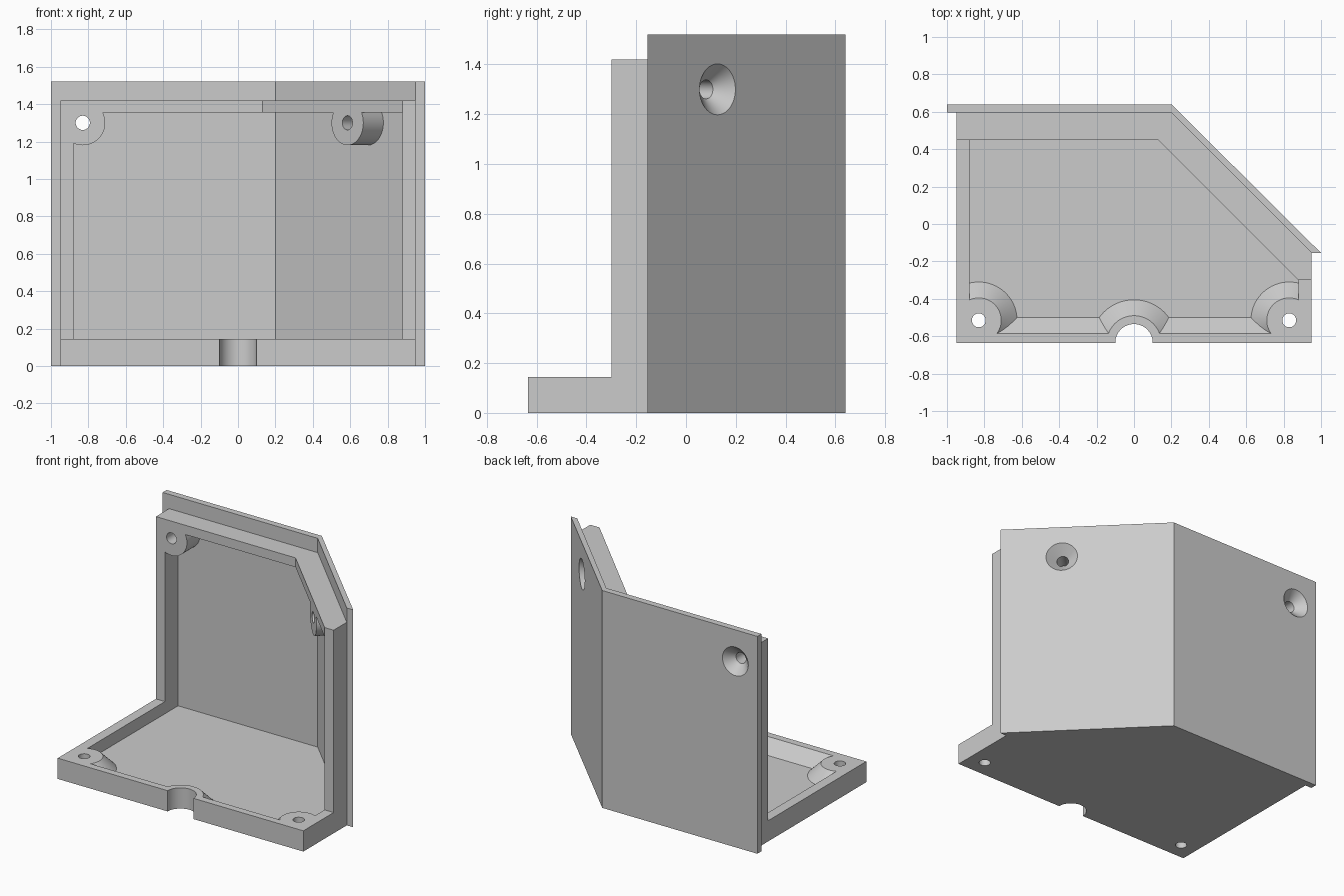
import bpy, bmesh, math
from mathutils import Vector

cube = bpy.data.objects.get("Cube")
if cube:
    bpy.data.objects.remove(cube, do_unlink=True)

grey = bpy.data.materials.new("light_grey")
grey.use_nodes = True
grey.diffuse_color = (0.6, 0.6, 0.6, 1)
grey.node_tree.nodes["Principled BSDF"].inputs["Base Color"].default_value = (0.6, 0.6, 0.6, 1)


def loft(name, rings):
    """Closed solid through a stack of rings with equal point counts."""
    bm = bmesh.new()
    loops = [[bm.verts.new(p) for p in ring] for ring in rings]
    n = len(loops[0])
    for a, b in zip(loops, loops[1:]):
        for i in range(n):
            j = (i + 1) % n
            bm.faces.new((a[i], a[j], b[j], b[i]))
    bm.faces.new(loops[0])
    bm.faces.new(loops[-1])
    bmesh.ops.recalc_face_normals(bm, faces=bm.faces[:])
    mesh = bpy.data.meshes.new(name)
    bm.to_mesh(mesh)
    bm.free()
    mesh.materials.append(grey)
    obj = bpy.data.objects.new(name, mesh)
    bpy.context.collection.objects.link(obj)
    return obj


def prism(name, plan, low, high):
    return loft(name, [[(x, y, z) for x, y in plan] for z in (low, high)])


def lathe(name, origin, axis, profile, sides=64):
    """Turned solid; profile is (distance along axis, radius)."""
    axis = Vector(axis).normalized()
    u = axis.orthogonal().normalized()
    v = axis.cross(u)
    turns = [math.tau * i / sides for i in range(sides)]
    return loft(name, [[Vector(origin) + axis * t + (u * math.cos(a) + v * math.sin(a)) * r
                        for a in turns] for t, r in profile])


def cut(obj, cutters):
    bpy.context.view_layer.objects.active = obj
    for cutter in cutters:
        cutter.hide_render = True
        mod = obj.modifiers.new("cut", "BOOLEAN")
        mod.operation = "DIFFERENCE"
        mod.solver = "EXACT"
        mod.object = cutter
        bpy.ops.object.modifier_apply(modifier=mod.name)


# Main solids: the bent outer panel and the tray that sits inside it
panel = prism("outer_panel", [(-1, 0.64), (0.2, 0.64), (1, -0.155),
                              (0.95, -0.155), (0.2, 0.595), (-1, 0.595)], 0, 1.52)
tray = prism("tray_frame", [(-0.95, -0.635), (0.95, -0.635), (0.95, -0.155),
                            (0.2, 0.595), (-0.95, 0.595)], 0, 1.42)

# Space in front of the upright rim
front_space = prism("front_space", [(-2, 0.45), (0.13, 0.45), (0.88, -0.3),
                                    (2, -0.3), (2, -2), (-2, -2)], 0.145, 2)


# Cavity, with a sloped front edge at the floor
def cavity_ring(z, front):
    plan = [(-0.88, front), (0.88, front), (0.88, -0.065), (0.2, 0.615), (-0.88, 0.615)]
    return [(x, y, z) for x, y in plan]


cavity = loft("cavity", [cavity_ring(0.06, -0.5), cavity_ring(0.145, -0.585),
                         cavity_ring(1.355, -0.585)])

# Bosses left standing inside the cavity
UP = (0, 0, 1)
screws = [((-0.83, 0.64, 1.3), (0, 1, 0)), ((0.715, 0.125, 1.3), (1, 1, 0))]
feet = [(side * 0.83, -0.515, 0) for side in (-1, 1)]
bosses = [lathe("floor_boss", p, UP, [(0.02, 0.245), (0.145, 0.12), (0.2, 0.12)]) for p in feet]
bosses.append(lathe("notch_boss", (0, -0.635, 0), UP, [(0.02, 0.27), (0.145, 0.145), (0.2, 0.145)]))
bosses += [lathe("wall_boss", p, d, [(-0.25, 0.12), (0.1, 0.12)]) for p, d in screws]
cut(cavity, bosses)

# Holes: countersunk in the panel, plain in the floor, half-round at the front
sinks = [lathe("countersink", p, d, [(-0.4, 0.038), (-0.062, 0.038), (0.02, 0.12)])
         for p, d in screws]
holes = [lathe("floor_hole", p, UP, [(-0.1, 0.037), (0.3, 0.037)]) for p in feet]
notch = lathe("cable_notch", (0, -0.635, 0), UP, [(-0.1, 0.1), (0.3, 0.1)])

cut(tray, [front_space, cavity, notch] + holes + sinks)
cut(panel, sinks)

# Remove the cutters
for helper in bosses + sinks + holes + [notch, cavity, front_space]:
    bpy.data.objects.remove(helper, do_unlink=True)

# Smooth the round surfaces, keep the edges sharp
for obj in (panel, tray):
    bpy.ops.object.select_all(action="DESELECT")
    obj.select_set(True)
    bpy.context.view_layer.objects.active = obj
    bpy.ops.object.shade_smooth_by_angle(angle=math.radians(30))
